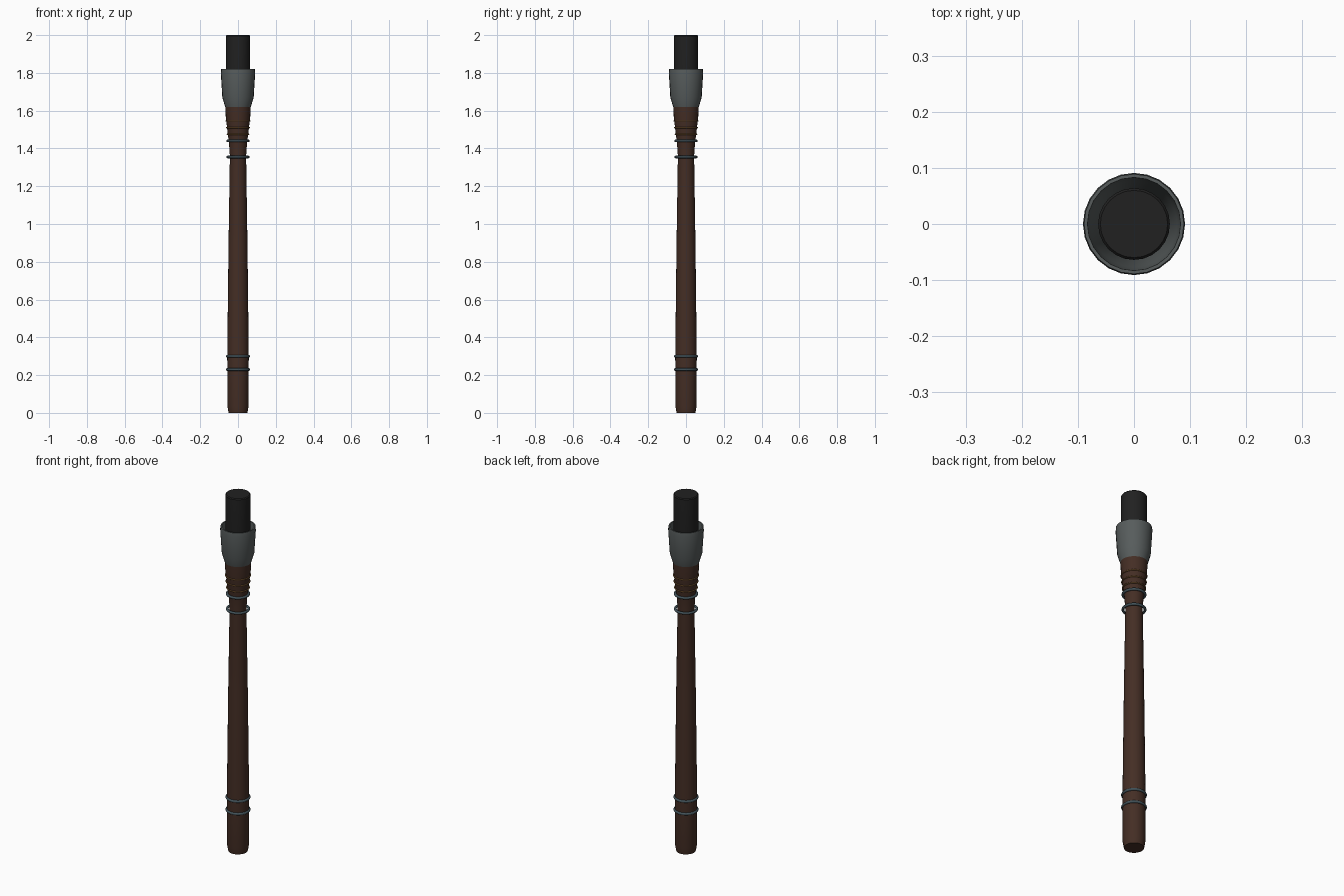
import bpy, bmesh, math

if "Cube" in bpy.data.objects:
    bpy.data.objects.remove(bpy.data.objects["Cube"])


def material(name, rgb):
    m = bpy.data.materials.new(name)
    m.diffuse_color = (*rgb, 1)
    m.use_nodes = True
    m.node_tree.nodes["Principled BSDF"].inputs["Base Color"].default_value = m.diffuse_color
    return m


WOOD = material("dark wood", (0.058, 0.027, 0.018))
IRON = material("grey iron", (0.095, 0.108, 0.108))
COAL = material("charcoal", (0.015, 0.015, 0.015))
STEEL = material("blue steel", (0.055, 0.085, 0.1))
BRASS = material("brass", (0.19, 0.095, 0.03))


def finish(obj, mat, angle=35):
    obj.data.materials.append(mat)
    bpy.ops.object.select_all(action='DESELECT')
    obj.select_set(True)
    bpy.context.view_layer.objects.active = obj
    bpy.ops.object.shade_smooth_by_angle(angle=math.radians(angle))


def lathe(name, profile, mat, sides=24, closed=False):
    """Spin (radius, z) points around z; open profiles get end caps."""
    bm = bmesh.new()
    rings = [[bm.verts.new((r * math.cos(2 * math.pi * i / sides),
                            r * math.sin(2 * math.pi * i / sides), z))
              for i in range(sides)] for r, z in profile]
    pairs = list(zip(rings, rings[1:]))
    if closed:
        pairs.append((rings[-1], rings[0]))
    else:
        bm.faces.new(rings[0])
        bm.faces.new(rings[-1])
    for a, b in pairs:
        for i in range(sides):
            j = (i + 1) % sides
            bm.faces.new((a[i], a[j], b[j], b[i]))
    bmesh.ops.recalc_face_normals(bm, faces=bm.faces)
    me = bpy.data.meshes.new(name)
    bm.to_mesh(me)
    bm.free()
    obj = bpy.data.objects.new(name, me)
    bpy.context.collection.objects.link(obj)
    finish(obj, mat)


def ring(name, z, major, minor, mat):
    bpy.ops.mesh.primitive_torus_add(major_radius=major, minor_radius=minor,
                                     major_segments=32, minor_segments=8, location=(0, 0, z))
    obj = bpy.context.object
    obj.name = name
    finish(obj, mat, 60)


# wooden shaft, flaring at the top
lathe("shaft", [(0.05, 0), (0.056, 0.035), (0.057, 0.30), (0.050, 0.9), (0.043, 1.36),
                (0.048, 1.43), (0.058, 1.51), (0.065, 1.57), (0.068, 1.64)], WOOD)

# hollow metal cup
lathe("cup", [(0.068, 1.62), (0.083, 1.67), (0.091, 1.80), (0.089, 1.82),
              (0.083, 1.82), (0.077, 1.70), (0.064, 1.65)], IRON, closed=True)

# charred core
lathe("charred_core", [(0.062, 1.63), (0.064, 1.64), (0.064, 1.995), (0.060, 2.0)], COAL)

# steel bands
for i, (z, r) in enumerate([(0.23, 0.057), (0.30, 0.057), (1.355, 0.055), (1.44, 0.055)]):
    ring(f"steel_band_{i + 1}", z, r, 0.007, STEEL)

# thin brass wires on the flare
for i, (z, r) in enumerate([(1.475, 0.057), (1.51, 0.060), (1.545, 0.063)]):
    ring(f"brass_wire_{i + 1}", z, r, 0.0035, BRASS)
